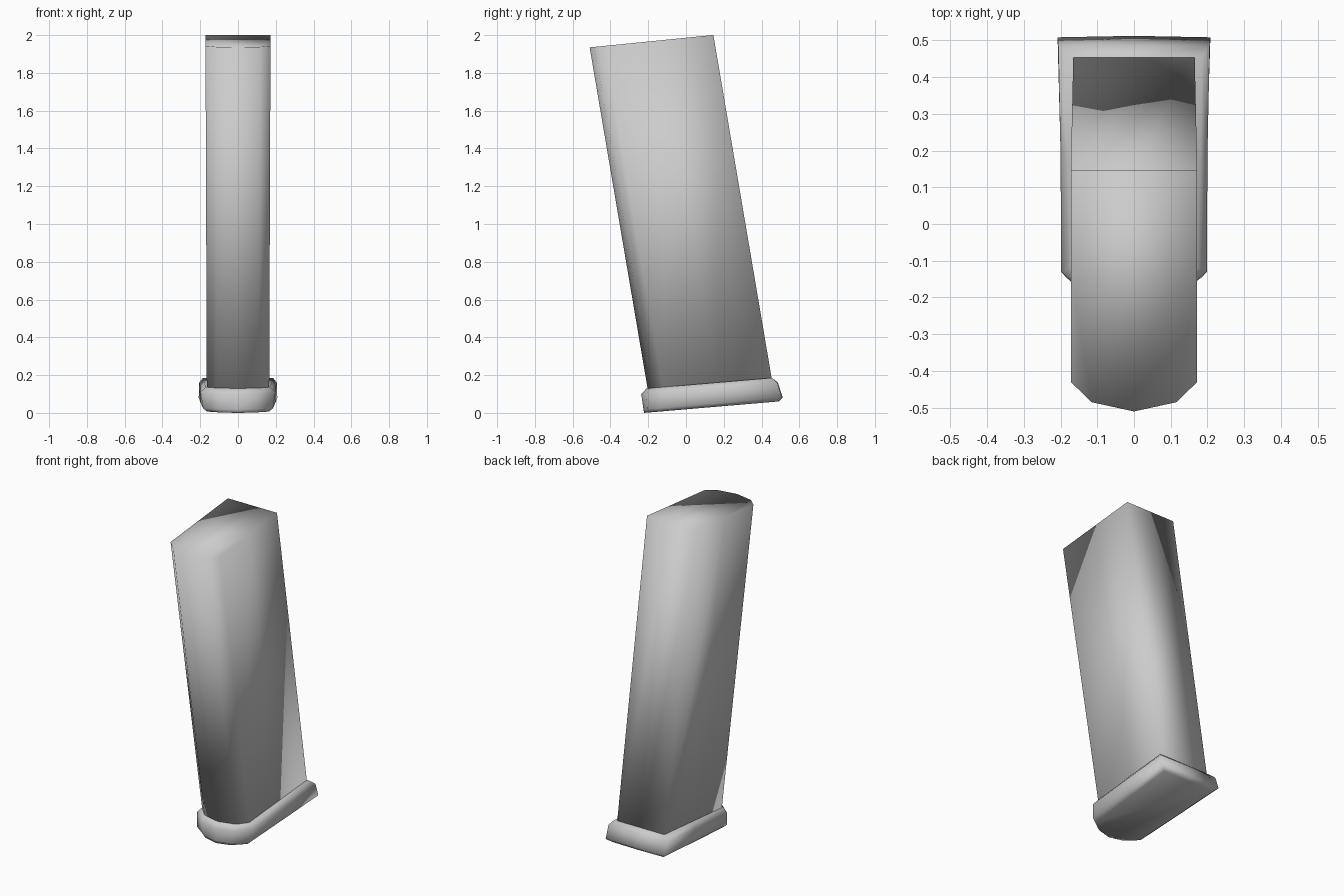
import bpy
import bmesh

if "Cube" in bpy.data.objects:
    bpy.data.objects.remove(bpy.data.objects["Cube"], do_unlink=True)

grey = bpy.data.materials.new("plain grey")
grey.use_nodes = True
colour = (0.6, 0.6, 0.6, 1)
grey.diffuse_color = colour
grey.node_tree.nodes["Principled BSDF"].inputs["Base Color"].default_value = colour


def outline(half, width=1.0, shift=0.0):
    """Mirror a half outline, running from the nose to the back centre."""
    pts = [(x * width, y + shift) for x, y in half]
    return pts + [(-x, y) for x, y in pts[-2:0:-1]]


def loft(name, rings):
    """Skin a closed smooth solid through matching rings."""
    bm = bmesh.new()
    loops = [[bm.verts.new(p) for p in ring] for ring in rings]
    n = len(loops[0])
    for low, high in zip(loops, loops[1:]):
        for i in range(n):
            j = (i + 1) % n
            bm.faces.new((low[i], low[j], high[j], high[i]))
    bm.faces.new(loops[0][::-1])
    bm.faces.new(loops[-1])
    bmesh.ops.recalc_face_normals(bm, faces=bm.faces)
    for face in bm.faces:
        face.smooth = True
    mesh = bpy.data.meshes.new(name)
    bm.to_mesh(mesh)
    bm.free()
    mesh.materials.append(grey)
    obj = bpy.data.objects.new(name, mesh)
    bpy.context.collection.objects.link(obj)
    return obj


def tilted(points, height, slope, pivot):
    return [(x, y, height + slope * (y - pivot)) for x, y in points]


# Leaning body with a rounded front and square back
body_half = [(0, -0.51), (0.115, -0.485), (0.172, -0.43),
             (0.172, -0.14), (0.172, 0.145), (0, 0.145)]
body_low = outline(body_half, 0.96, 0.315)
loft("body", [tilted(body_low, 0.08, 0.1, -0.195),
              tilted(outline(body_half), 1.935, 0.1, -0.51)])

# Flared base plate: bottom, lower lip, upper lip, shoulder under the body
bottom = [(0, -0.222), (0.09, -0.2), (0.165, -0.14),
          (0.175, 0.18), (0.18, 0.485), (0, 0.49)]
lower = [(0, -0.225), (0.1, -0.205), (0.185, -0.145),
         (0.198, 0.2), (0.208, 0.508), (0, 0.512)]
upper = [(0, -0.237), (0.11, -0.21), (0.198, -0.13),
         (0.2, 0.2), (0.206, 0.483), (0, 0.487)]
shoulder = [(0, -0.21), (0.11, -0.185), (0.172, -0.12),
            (0.18, 0.18), (0.185, 0.455), (0, 0.455)]
loft("base_plate", [tilted(outline(half), height, 0.085, -0.222)
                    for half, height in ((bottom, 0), (lower, 0.018),
                                         (upper, 0.1), (shoulder, 0.128))])
